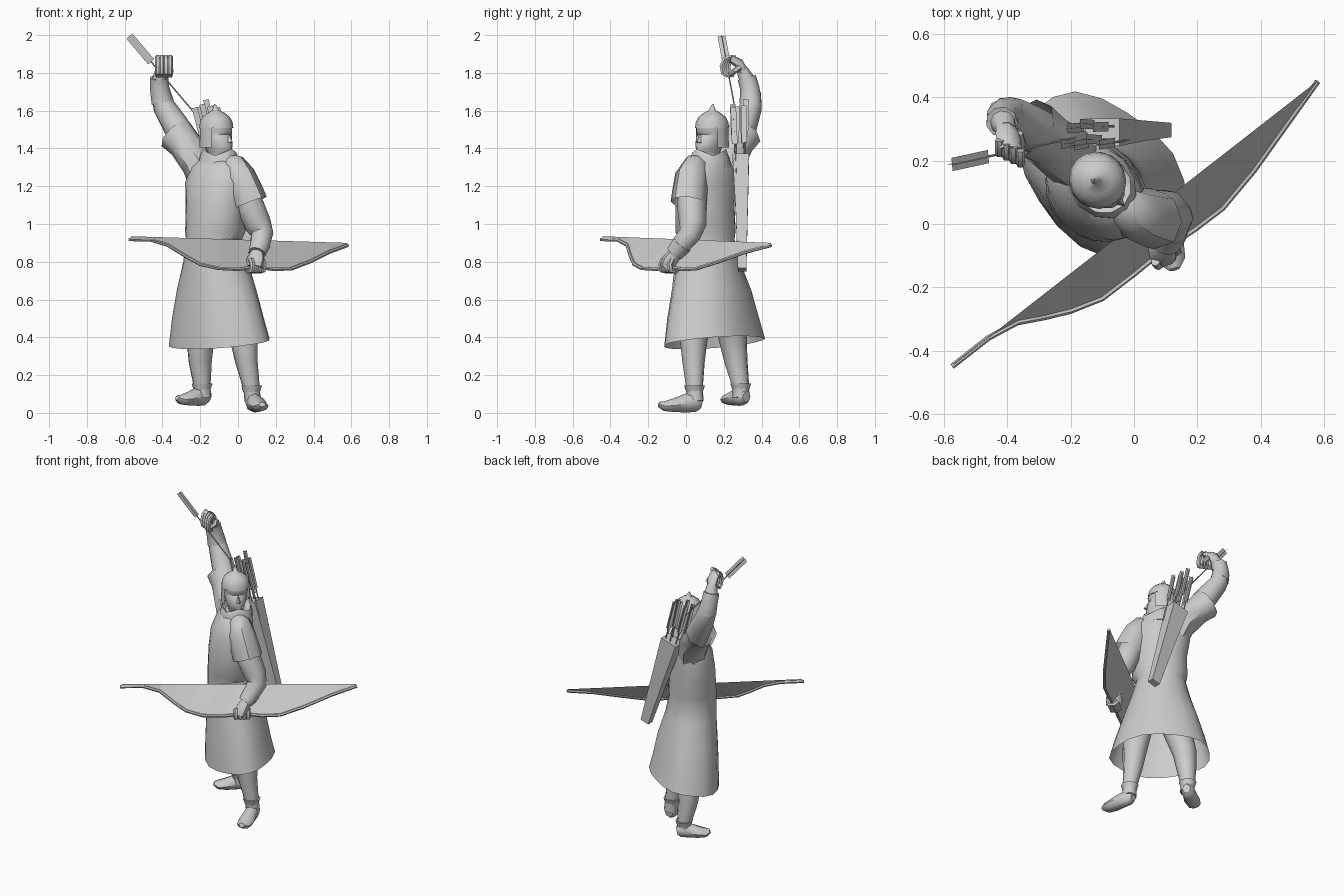
import bpy, math, random
from mathutils import Vector as V

random.seed(4)
SIDE = V((0.707, -0.707, 0))      # line across the shoulders
FACE = V((0.72, -0.69, 0))        # direction of the gaze


def mesh_object(name, verts, faces, smooth=True):
    me = bpy.data.meshes.new(name)
    me.from_pydata([tuple(v) for v in verts], [], faces)
    me.update()
    ob = bpy.data.objects.new(name, me)
    bpy.context.collection.objects.link(ob)
    if smooth:
        bpy.ops.object.select_all(action='DESELECT')
        ob.select_set(True)
        bpy.context.view_layer.objects.active = ob
        bpy.ops.object.shade_smooth_by_angle(angle=math.radians(45))
    return ob


def loft(name, rings, n=10, ref=SIDE, flat=False, caps=(True, True), span=None, warp=None, turn=0, smooth=True):
    """Skin elliptical rings (x, y, z, a[, b]); a lies along ref, b across it."""
    pts = [V(r[:3]) for r in rings]
    verts, faces = [], []
    for i, r in enumerate(rings):
        a, b = r[3], r[4] if len(r) > 4 else r[3]
        t = V((0, 0, 1)) if flat else (pts[min(i + 1, len(pts) - 1)] - pts[max(i - 1, 0)]).normalized()
        u = (ref - t * ref.dot(t)).normalized()
        v = t.cross(u)
        for k in range(n):
            ang = turn + 2 * math.pi * k / n
            if span:
                ang = span[0] + (span[1] - span[0]) * k / (n - 1)
            p = pts[i] + u * a * math.cos(ang) + v * b * math.sin(ang)
            verts.append(warp(i, ang, p) if warp else p)
    for i in range(len(rings) - 1):
        for k in range(n - 1 if span else n):
            j = (k + 1) % n
            faces.append((i * n + k, i * n + j, (i + 1) * n + j, (i + 1) * n + k))
    if not span:
        if caps[0]:
            faces.append(tuple(reversed(range(n))))
        if caps[1]:
            faces.append(tuple(range(len(verts) - n, len(verts))))
    return mesh_object(name, verts, faces, smooth)


def arrow(name, tip, end, feather, width):
    """Thin shaft with two crossed feather vanes at its end."""
    tip, end = V(tip), V(end)
    d = (end - tip).normalized()
    start = end - d * feather
    loft(name + "_shaft", [(*tip, 0.004), (*start, 0.004)], n=5)
    u = d.cross(V((0, 1, 0))).normalized()
    for k, s in enumerate((u, d.cross(u))):
        w = s * width / 2
        mesh_object(f"{name}_vane_{k}", [start - w, start + w, end + w, end - w], [(0, 1, 2, 3)], False)


# Long coat: open hem, waist and chest; the hem dips at the front
def hem(i, ang, p):
    if i == 0:
        p.z += 0.035 * math.sin(ang)
    if i < 3:
        p += V((p.x + 0.1, p.y - 0.14, 0)) * 0.025 * math.cos(5 * ang)
    return p


loft("coat", [(-.093, .145, .372, .312, .213), (-.1, .138, .5, .28, .2), (-.108, .13, .65, .235, .183),
              (-.118, .115, .8, .185, .158), (-.127, .108, .92, .153, .146), (-.12, .103, .96, .172, .148),
              (-.12, .1, 1.1, .172, .14), (-.12, .11, 1.22, .185, .13), (-.11, .12, 1.30, .165, .11),
              (-.105, .13, 1.355, .09, .08)],
     n=20, flat=True, caps=(False, True), warp=hem)


# Scarf collar with pointed folds
def folds(i, ang, p):
    p.z += 0.018 * math.cos(3 * ang) * (i == 2)
    return p


loft("collar", [(-.105, .13, 1.30, .125, .105), (-.1, .125, 1.35, .115, .1), (-.1, .125, 1.38, .095, .088),
                (-.11, .13, 1.35, .06, .06)], n=12, flat=True, warp=folds)

# Head, nose, brow, helmet dome with spike, neck guard
loft("head", [(-.105, .13, 1.32, .05), (-.1, .12, 1.365, .055, .045), (-.1, .118, 1.385, .078, .05),
              (-.105, .125, 1.42, .086, .066), (-.11, .13, 1.46, .085, .072), (-.112, .135, 1.475, .077, .074),
              (-.112, .135, 1.49, .088, .076), (-.113, .136, 1.53, .087, .08)],
     n=14, ref=FACE, flat=True)
c = V((-.107, .13, 0))
up = V((0, 0, 1))
across = up.cross(FACE)
mesh_object("nose", [c + FACE * .078 + up * 1.48, c + FACE * .108 + up * 1.437,
                     c + FACE * .078 + across * .018 + up * 1.427, c + FACE * .078 - across * .018 + up * 1.427],
            [(0, 2, 1), (0, 1, 3), (1, 2, 3)], False)
loft("helmet", [(-.115, .138, 1.508, .093, .088), (-.115, .138, 1.54, .088, .084), (-.115, .138, 1.567, .073, .07),
                (-.115, .138, 1.588, .045), (-.118, .14, 1.602, .018), (-.12, .14, 1.618, .012),
                (-.125, .142, 1.635, .002)], n=16, ref=FACE, flat=True)
loft("neck_guard", [(-.115, .138, 1.405, .09), (-.115, .138, 1.44, .089), (-.115, .138, 1.515, .087)],
     n=12, ref=FACE, flat=True, span=(math.radians(62), math.radians(298)))

# Lowered left arm
loft("left_shoulder_sleeve", [(-.06, .075, 1.335, .035), (-.03, .055, 1.315, .07, .065), (.005, .03, 1.25, .092, .085),
                              (.04, .02, 1.17, .096, .09), (.063, .015, 1.11, .1, .092)], n=8, caps=(True, False))
loft("left_arm", [(.01, .03, 1.25, .065), (.06, .03, 1.1, .078), (.105, .035, 1.0, .073), (.128, .02, .945, .06),
                  (.115, -.03, .885, .052), (.1, -.06, .845, .042)])
loft("left_cuff", [(.118, -.02, .895, .056), (.1, -.062, .845, .047)], n=9)
loft("left_palm", [(.103, -.055, .85, .035), (.093, -.08, .81, .052, .042), (.086, -.093, .77, .048, .042)], n=8)
BOW_DIR = V((.79, .61, 0))
OUT = V((.61, -.79, 0))
for k in range(4):
    b = V((.085, -.08, .0)) + BOW_DIR * (k - 1.5) * .025
    q = [b + OUT * o + up * z for o, z in ((.02, .815), (.036, .785), (.03, .755), (0, .75), (-.025, .77))]
    loft(f"left_finger_{k}", [(*p, .015) for p in q], n=6, ref=BOW_DIR)

# Raised right arm reaching for an arrow
loft("right_shoulder_sleeve", [(-.17, .18, 1.22, .09), (-.205, .215, 1.32, .095), (-.28, .27, 1.42, .088),
                               (-.33, .305, 1.475, .098)], n=8, caps=(True, False))
loft("right_arm", [(-.24, .25, 1.38, .075), (-.335, .31, 1.53, .07), (-.39, .343, 1.62, .06),
                   (-.413, .345, 1.69, .052), (-.415, .325, 1.76, .043), (-.405, .295, 1.82, .03)])
loft("right_cuff", [(-.4, .343, 1.645, .06), (-.416, .338, 1.72, .052), (-.418, .322, 1.775, .05)], n=9)
loft("right_palm", [(-.408, .305, 1.80, .03), (-.398, .28, 1.85, .042, .025), (-.392, .235, 1.875, .04, .02)],
     n=8, ref=V((.9, -.4, 0)))
for k in range(4):
    x, s = -.425 + k * .022, .015 - k * .011
    path = ((.25, 1.885), (.222, 1.872), (.208, 1.835), (.215, 1.8), (.24, 1.785))
    loft(f"right_finger_{k}", [(x, y + s, z, .014) for y, z in path], n=6, ref=V((1, 0, 0)))
loft("right_thumb", [(-.365, .285, 1.83, .016), (-.355, .255, 1.81, .015), (-.375, .23, 1.79, .01)], n=6)

# Legs, boot cuffs and feet: the foot runs from ankle to a raised toe
legs = {"left": ([(.02, .06, .55, .09), (.032, .04, .38, .073), (.045, .04, .27, .06), (.072, .045, .13, .044),
                  (.078, .05, .06, .044)], V((.25, -1, 0)), V((.072, .08, 0)), .23, 0.0),
        "right": ([(-.16, .22, .55, .09), (-.2, .25, .38, .074), (-.2, .265, .27, .062), (-.19, .29, .14, .045),
                   (-.185, .29, .08, .044)], V((-.85, -.6, 0)), V((-.155, .32, 0)), .205, 0.035)}
for side, (path, d, heel, length, ground) in legs.items():
    loft(side + "_leg", path)
    x, y, z = path[3][:3]
    loft(side + "_boot_cuff", [(x, y, z - .02, .044), (x, y, z + .015, .055)], n=8, flat=True)
    d.normalize()
    shape = ((0, .025, .03, .05), (.12, .042, .05, .055), (.35, .042, .05, .052), (.65, .05, .036, .04),
             (.88, .042, .026, .036), (1, .018, .014, .045))
    loft(side + "_foot", [(*(heel + d * length * t + up * (h + ground)), w, v) for t, w, v, h in shape], n=8,
         ref=d.cross(up))

# Bow limb, with the filled sheet between limb and string
bow = [(-.575, -.45, .918), (-.46, -.36, .915), (-.37, -.312, .888), (-.28, -.295, .832), (-.2, -.275, .787),
       (-.1, -.235, .765), (0, -.158, .76), (.09, -.085, .772), (.19, -.018, .76), (.28, .05, .762),
       (.38, .17, .80), (.48, .31, .85), (.58, .45, .887)]
loft("bow_limb", [(*p, .009, .01) for p in bow], n=6)
s0, s1 = V((-.565, -.44, .935)), V((.575, .448, .9))
string = [s0.lerp(s1, i / 12) for i in range(13)]
mesh_object("bowstring_sheet", [V(p) for p in bow] + string, [(i, i + 1, i + 14, i + 13) for i in range(12)], False)

# Quiver on the back, tapering to its lower end
loft("quiver", [(.09, .297, .757, .042, .032), (-.005, .295, 1.06, .06, .045), (-.1, .29, 1.355, .08, .062)],
     n=4, ref=V((1, 0, 0)), turn=math.pi / 4, smooth=False)

# Arrows in the quiver and the one being drawn
for k in range(7):
    x, y = -.155 + .02 * k, .265 + .045 * (k % 2)
    arrow(f"quiver_arrow_{k}", (x + .02, y, 1.25),
          (x - .075, y + random.uniform(-.02, .01), 1.61 + random.uniform(0, .06)), .2, .03)
arrow("drawn_arrow", (-.19, .272, 1.54), (-.575, .188, 1.995), .18, .042)
